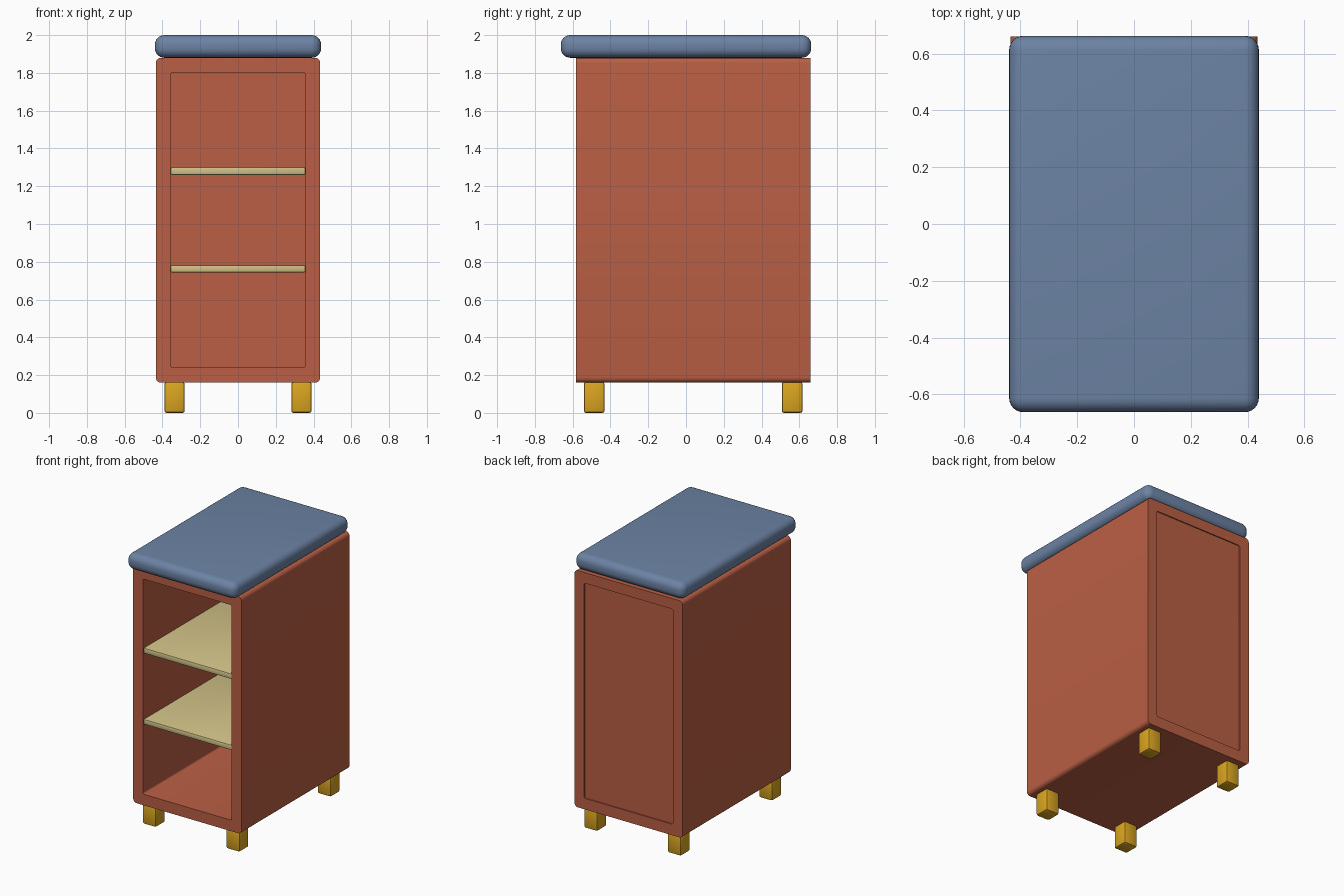
import bpy, bmesh, math

if "Cube" in bpy.data.objects:
    bpy.data.objects.remove(bpy.data.objects["Cube"])


def material(name, rgb):
    lin = [((c / 255 + 0.055) / 1.055) ** 2.4 for c in rgb]
    m = bpy.data.materials.new(name)
    m.diffuse_color = (*lin, 1)
    m.use_nodes = True
    m.node_tree.nodes["Principled BSDF"].inputs["Base Color"].default_value = m.diffuse_color
    return m


RED = material("terracotta red", (186, 95, 68))
BLUE = material("slate blue", (108, 131, 164))
GOLD = material("golden yellow", (218, 165, 32))
CREAM = material("pale cream", (208, 193, 135))


def finish(name, bm, mat):
    bmesh.ops.recalc_face_normals(bm, faces=bm.faces)
    mesh = bpy.data.meshes.new(name)
    bm.to_mesh(mesh)
    bm.free()
    mesh.materials.append(mat)
    ob = bpy.data.objects.new(name, mesh)
    bpy.context.collection.objects.link(ob)
    bpy.ops.object.select_all(action='DESELECT')
    ob.select_set(True)
    bpy.context.view_layer.objects.active = ob
    bpy.ops.object.shade_smooth_by_angle(angle=math.radians(35))
    return ob


def rounded_box(name, lo, hi, radius, segments, mat):
    bm = bmesh.new()
    bmesh.ops.create_cube(bm, size=1)
    for v in bm.verts:
        v.co = [(a + b) / 2 + c * (b - a) for a, b, c in zip(lo, hi, v.co)]
    if radius:
        bmesh.ops.bevel(bm, geom=bm.edges[:], offset=radius, segments=segments,
                        profile=0.5, affect='EDGES')
    return finish(name, bm, mat)


def rounded_rect(hx, z0, z1, r, segments=5):
    pts = []
    corners = [(hx - r, z1 - r), (-hx + r, z1 - r), (-hx + r, z0 + r), (hx - r, z0 + r)]
    for k, (cx, cz) in enumerate(corners):
        for i in range(segments + 1):
            a = math.pi / 2 * (k + i / segments)
            pts.append((cx + r * math.cos(a), cz + r * math.sin(a)))
    return pts


FRONT, BACK = -0.582, 0.66

# Cabinet shell: a rounded tube running front to back
bm = bmesh.new()
outer = rounded_rect(0.435, 0.16, 1.88, 0.028)
inner = rounded_rect(0.357, 0.24, 1.803, 0.012)
loops = [[bm.verts.new((x, y, z)) for x, z in pts]
         for pts, y in ((outer, FRONT), (outer, BACK), (inner, BACK), (inner, FRONT))]
n = len(outer)
for a, b in zip(loops, loops[1:] + loops[:1]):
    for i in range(n):
        j = (i + 1) % n
        bm.faces.new((a[i], a[j], b[j], b[i]))
finish("cabinet_shell", bm, RED)

# Back panel, set slightly into the shell
rounded_box("back_panel", (-0.36, BACK - 0.04, 0.237), (0.36, BACK - 0.008, 1.806), 0, 1, RED)

# Shelves
for name, z0, z1 in (("lower_shelf", 0.744, 0.782), ("upper_shelf", 1.26, 1.30)):
    rounded_box(name, (-0.357, FRONT + 0.006, z0), (0.357, BACK - 0.03, z1), 0.007, 2, CREAM)

# Worktop with soft rounded edges
rounded_box("worktop", (-0.44, -0.663, 1.88), (0.44, 0.663, 2.0), 0.05, 6, BLUE)

# Four block feet
for side, sx in (("left", -1), ("right", 1)):
    for end, cy in (("front", -0.486), ("back", 0.562)):
        cx = sx * 0.336
        rounded_box(f"{end}_{side}_foot", (cx - 0.054, cy - 0.055, 0),
                    (cx + 0.054, cy + 0.055, 0.164), 0.012, 2, GOLD)
